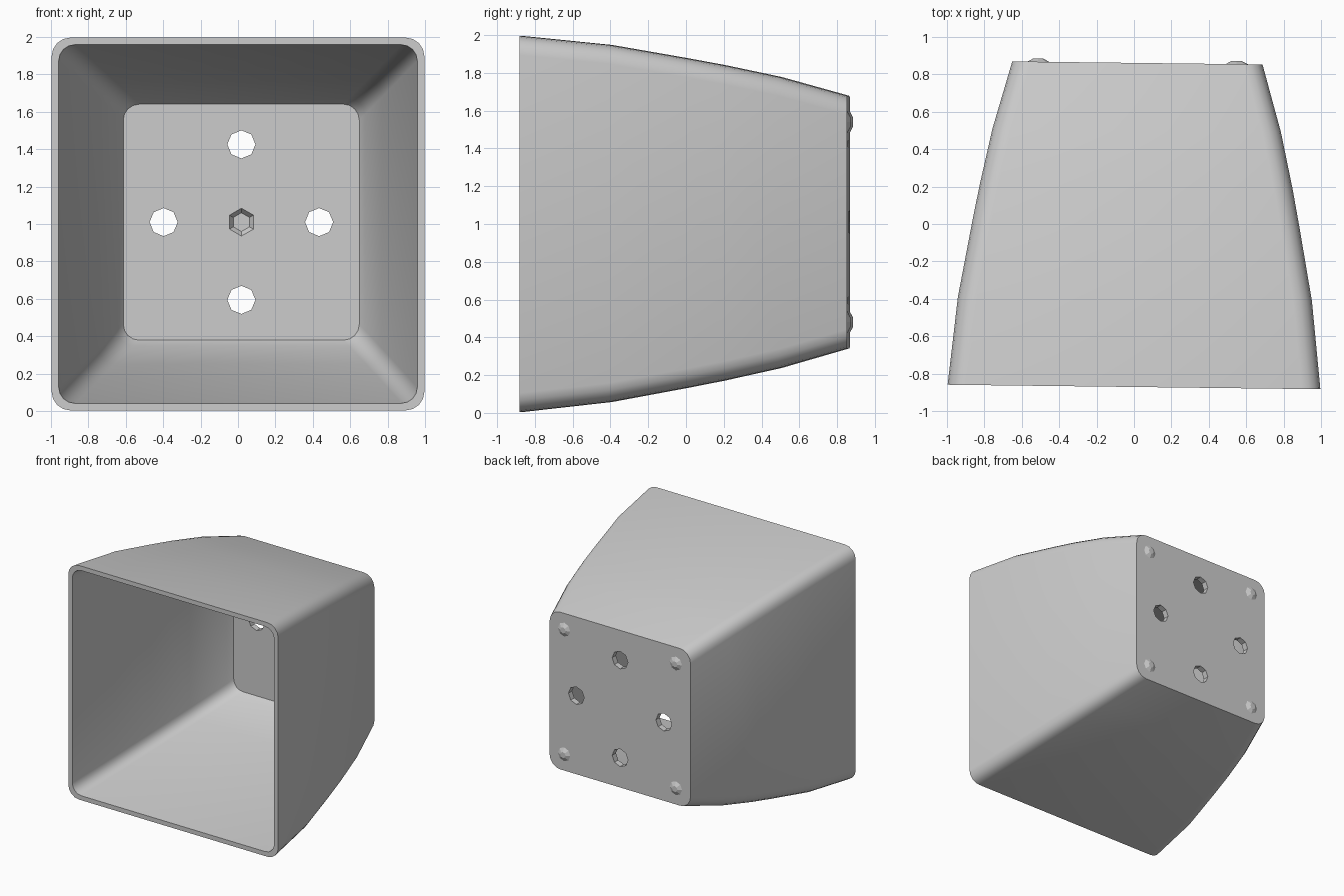
import bpy, bmesh, math
from mathutils import Matrix, Vector

cube = bpy.data.objects.get("Cube")
if cube:
    bpy.data.objects.remove(cube, do_unlink=True)

# Plain grey plastic
grey = bpy.data.materials.new("Grey plastic")
grey.use_nodes = True
colour = (0.6, 0.6, 0.6, 1)
grey.diffuse_color = colour
grey.node_tree.nodes["Principled BSDF"].inputs["Base Color"].default_value = colour

SHIFT, BACK = 0.018, 0.86      # sideways drift toward the back, back plane
MID_Z = 1.01                   # height of the back's centre


def make_object(name, bm):
    bmesh.ops.recalc_face_normals(bm, faces=bm.faces)
    mesh = bpy.data.meshes.new(name)
    bm.to_mesh(mesh)
    bm.free()
    mesh.materials.append(grey)
    obj = bpy.data.objects.new(name, mesh)
    bpy.context.collection.objects.link(obj)
    return obj


def rounded_square(bm, y, half, radius, steps=4):
    """Ring of vertices: a square with rounded corners, facing along y."""
    t = (y + 0.87) / 1.73
    cx, cz = SHIFT * t, 1 + (MID_Z - 1) * t
    ring = []
    for k in range(4):
        mid = math.pi / 4 + k * math.pi / 2
        sx, sz = math.copysign(1, math.cos(mid)), math.copysign(1, math.sin(mid))
        for i in range(steps + 1):
            a = (k + i / steps) * math.pi / 2
            x = cx + sx * (half - radius) + radius * math.cos(a)
            z = cz + sz * (half - radius) + radius * math.sin(a)
            ring.append(bm.verts.new((x, y - 0.012 * x, z)))
    return ring


def back_cylinder(bm, x, z, y, depth, r1, r2, sides):
    """Cylinder or cone whose axis runs along y."""
    place = Matrix.Translation((x, y, z)) @ Matrix.Rotation(-math.pi / 2, 4, 'X')
    bmesh.ops.create_cone(bm, cap_ends=True, segments=sides, radius1=r1,
                          radius2=r2, depth=depth, matrix=place)


# Pot shell: outside from back to rim, then inside from rim to floor
outer = [(BACK, 0.668), (0.5, 0.77), (0.2, 0.835), (0, 0.873),
         (-0.4, 0.945), (-0.87, 0.995)]
inner = [(-0.87, 0.957), (-0.4, 0.9), (0, 0.83), (0.4, 0.755),
         (0.76, 0.66), (0.81, 0.63)]
bm = bmesh.new()
rings = [rounded_square(bm, y, h, 0.1) for y, h in outer]
rings += [rounded_square(bm, y, h, 0.085) for y, h in inner]
for a, b in zip(rings, rings[1:]):
    for i in range(len(a)):
        j = (i + 1) % len(a)
        bm.faces.new((a[i], a[j], b[j], b[i]))
bm.faces.new(rings[0])
bm.faces.new(rings[-1])
pot = make_object("pot", bm)

# Four drain holes and a shallow dimple in the middle of the floor
bm = bmesh.new()
for dx, dz in ((0.415, 0), (-0.415, 0), (0, 0.415), (0, -0.415)):
    back_cylinder(bm, SHIFT + dx, MID_Z + dz, 0.84, 0.3, 0.075, 0.075, 8)
back_cylinder(bm, SHIFT, MID_Z, 0.815, 0.05, 0.09, 0.05, 6)
cutter = make_object("hole_cutter", bm)
cutter.hide_render = True

cut = pot.modifiers.new("Holes", 'BOOLEAN')
cut.operation, cut.solver, cut.object = 'DIFFERENCE', 'EXACT', cutter
bpy.ops.object.select_all(action='DESELECT')
bpy.context.view_layer.objects.active = pot
pot.select_set(True)
bpy.ops.object.modifier_apply(modifier=cut.name)
bpy.data.objects.remove(cutter, do_unlink=True)
bpy.ops.object.shade_smooth_by_angle(angle=math.radians(32))

# Low feet near the corners of the back
bm = bmesh.new()
for sx in (-1, 1):
    for sz in (-1, 1):
        x = SHIFT + sx * 0.53
        back_cylinder(bm, x, MID_Z + sz * 0.53, BACK + 0.006 - 0.012 * x,
                      0.024, 0.07, 0.025, 8)
feet = make_object("back_feet", bm)
